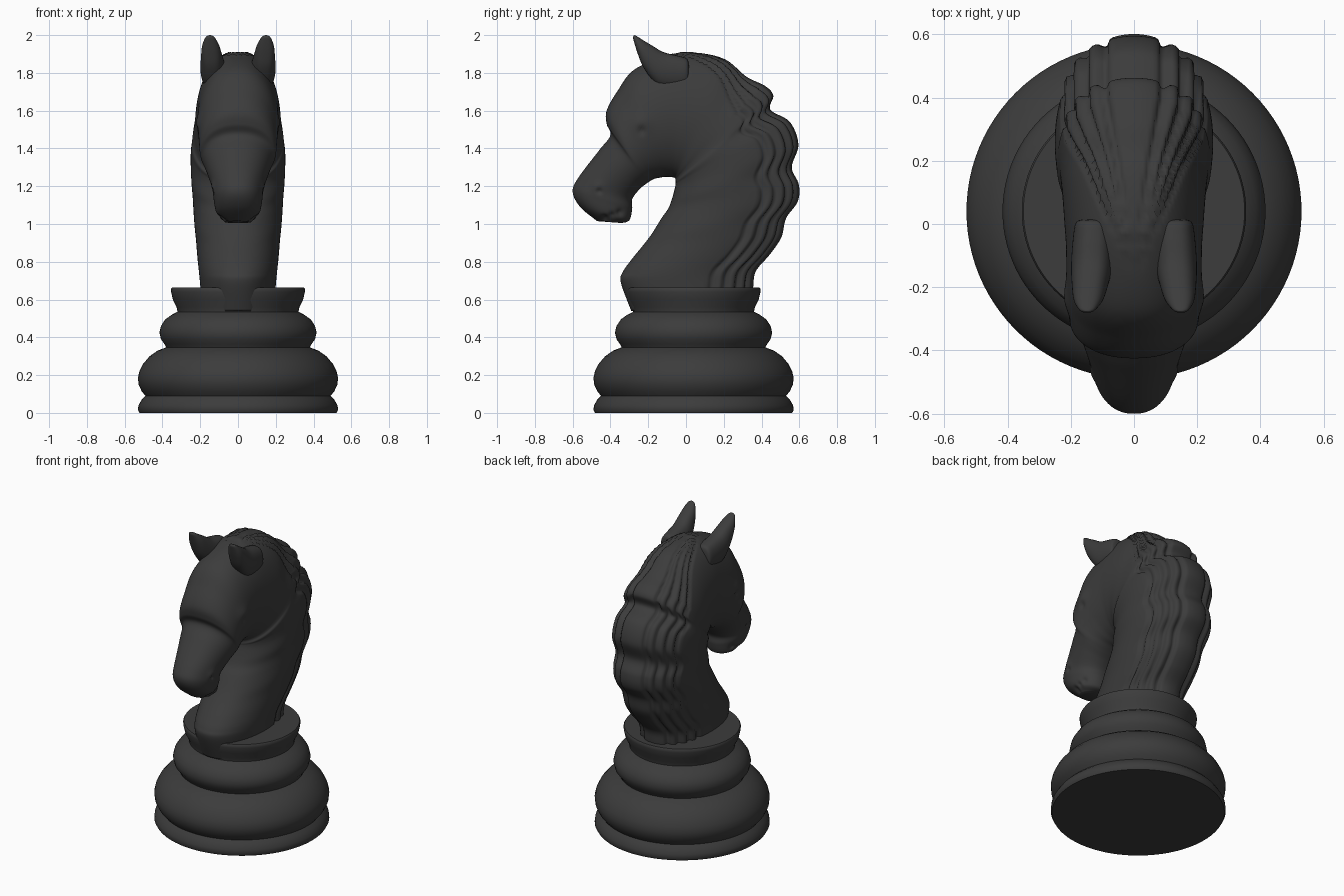
import bpy, bmesh, math
from mathutils import Vector

if "Cube" in bpy.data.objects:
    bpy.data.objects.remove(bpy.data.objects["Cube"])

mat = bpy.data.materials.new("matte_black")
mat.diffuse_color = (0.045, 0.045, 0.045, 1)
mat.use_nodes = True
mat.node_tree.nodes["Principled BSDF"].inputs["Base Color"].default_value = mat.diffuse_color


def finish(bm, name):
    bmesh.ops.recalc_face_normals(bm, faces=bm.faces)
    for f in bm.faces:
        f.smooth = True
    me = bpy.data.meshes.new(name)
    bm.to_mesh(me)
    bm.free()
    ob = bpy.data.objects.new(name, me)
    bpy.context.collection.objects.link(ob)
    me.materials.append(mat)
    return ob


def spline(rows, t):
    # Catmull-Rom interpolation of every number in a row
    i = min(int(t), len(rows) - 2)
    u = t - i
    p = [rows[max(0, min(len(rows) - 1, i + k))] for k in (-1, 0, 1, 2)]
    return [0.5 * (2 * b + (c - a) * u + (2 * a - 5 * b + 4 * c - d) * u * u
                   + (3 * b - a - 3 * c + d) * u ** 3) for a, b, c, d in zip(*p)]


def loft(rows, steps, ring, power, relief=None):
    # rows: front y, front z, back y, back z, half width, centre x
    bm = bmesh.new()
    rings, amounts = [], []
    total = (len(rows) - 1) * steps
    for k in range(total + 1):
        t = k / steps
        fy, fz, by, bz, w, cx = spline(rows, t)
        pts = []
        for j in range(ring):
            a = 2 * math.pi * j / ring
            c, s = math.cos(a), math.sin(a)
            pts.append(Vector((cx + w * math.copysign(abs(s) ** power, s),
                               (fy + by) / 2 + (by - fy) / 2 * c,
                               (fz + bz) / 2 + (bz - fz) / 2 * c)))
        rings.append([bm.verts.new(p) for p in pts])
        if relief:
            arc = [0.0]
            for j in range(1, ring // 2 + 1):
                arc.append(arc[-1] + (pts[j] - pts[j - 1]).length)
            amounts.append([relief(t, arc[min(j, ring - j)], pts[j]) for j in range(ring)])
    for r0, r1 in zip(rings, rings[1:]):
        for j in range(ring):
            n = (j + 1) % ring
            bm.faces.new((r0[j], r0[n], r1[n], r1[j]))
    bm.faces.new(rings[0])
    bm.faces.new(rings[-1])
    if relief:
        bmesh.ops.recalc_face_normals(bm, faces=bm.faces)
        bm.normal_update()
        moves = [(v, v.normal * d) for r, am in zip(rings, amounts) for v, d in zip(r, am) if d]
        for v, m in moves:
            v.co += m
    return bm


# Turned base
profile = [(0, 0), (.522, 0), (.53, .015), (.527, .04), (.51, .07), (.49, .09), (.51, .115),
           (.526, .15), (.53, .185), (.522, .22), (.502, .26), (.468, .30), (.425, .33),
           (.38, .347), (.39, .365), (.408, .39), (.416, .425), (.408, .46), (.385, .495),
           (.35, .52), (.32, .535), (.325, .56), (.345, .60), (.354, .64), (.355, .655),
           (.35, .663), (0, .663)]
bm = bmesh.new()
vs = [bm.verts.new((r, .04, z)) for r, z in profile]
es = [bm.edges.new(p) for p in zip(vs, vs[1:])]
bmesh.ops.spin(bm, geom=vs + es, cent=(0, .04, 0), axis=(0, 0, 1), angle=2 * math.pi,
               steps=96, use_duplicate=False)
bmesh.ops.remove_doubles(bm, verts=bm.verts, dist=1e-4)
base = finish(bm, "turned_base")
bpy.context.view_layer.objects.active = base
base.select_set(True)
bpy.ops.object.shade_smooth_by_angle(angle=math.radians(50))
base.select_set(False)

# Neck and head: sections fan round the throat from the collar to the muzzle
body = [(-.29, .54, .34, .54, .19), (-.345, .69, .355, .66, .20), (-.335, .745, .37, .75, .207),
        (-.29, .81, .445, .84, .215), (-.225, .89, .505, .93, .222), (-.18, .95, .53, 1.03, .23),
        (-.13, 1.03, .592, 1.12, .236), (-.095, 1.08, .597, 1.21, .24),
        (-.075, 1.13, .56, 1.30, .246), (-.06, 1.185, .595, 1.42, .25),
        (-.055, 1.21, .55, 1.54, .25), (-.055, 1.22, .447, 1.605, .245),
        (-.055, 1.23, .462, 1.68, .24), (-.056, 1.237, .42, 1.73, .235),
        (-.057, 1.24, .32, 1.78, .23), (-.06, 1.244, .21, 1.87, .225),
        (-.065, 1.246, .07, 1.905, .22), (-.075, 1.248, -.07, 1.90, .215),
        (-.11, 1.25, -.27, 1.82, .213), (-.14, 1.245, -.365, 1.70, .208),
        (-.165, 1.24, -.42, 1.60, .205), (-.19, 1.227, -.42, 1.53, .20),
        (-.215, 1.21, -.40, 1.47, .185), (-.25, 1.18, -.46, 1.39, .165),
        (-.285, 1.13, -.57, 1.245, .135), (-.285, 1.08, -.60, 1.17, .128),
        (-.30, 1.02, -.56, 1.09, .112), (-.34, 1.005, -.47, 1.015, .07)]

# Dents and bumps on the face: y, z, radius, height (brow, eye, nostril, mouth)
marks = [(-.24, 1.53, .05, .012), (-.235, 1.495, .022, -.014), (-.465, 1.19, .03, .010),
         (-.46, 1.175, .016, -.014), (-.43, 1.03, .018, -.012), (-.39, 1.045, .018, -.012),
         (-.35, 1.06, .018, -.012)]


def relief(t, arc, p):
    d = 0.0
    # Mane locks: grooves parallel to the crest, converging at the forelock
    reach = .34 * min(1, (17.6 - t) / 4.5)
    if reach > .01:
        q = arc * .34 / reach
        fade = min(1, reach / .15)
        if .065 < q < .345:
            groove = (.5 + .5 * math.cos(2 * math.pi * (q - .10) / .07)) ** 2
            d += fade * (.012 * math.sin(math.pi * (q - .065) / .28) - .024 * groove)
    if abs(p.x) > .05 and t > 17:
        for y, z, r, h in marks:
            d += h * math.exp(-((p.y - y) ** 2 + (p.z - z) ** 2) / (r * r))
    return d


finish(loft([r + (0,) for r in body], 9, 128, .9, relief), "horse_head_and_mane")

# Ears, mirrored across x
ear = [(.012, 1.75, .015, 1.84, .035, .13), (.0, 1.725, .005, 1.875, .055, .13),
       (-.07, 1.715, -.04, 1.89, .064, .13), (-.15, 1.735, -.12, 1.91, .065, .134),
       (-.22, 1.82, -.18, 1.945, .056, .14), (-.255, 1.90, -.23, 1.975, .045, .145),
       (-.278, 1.975, -.262, 1.995, .025, .148), (-.28, 1.99, -.275, 2.0, .01, .148)]
ears = finish(loft(ear, 5, 32, .75), "ears")
mirror = ears.modifiers.new("mirror", 'MIRROR')
mirror.use_axis = (True, False, False)
mirror.use_mirror_merge = False
